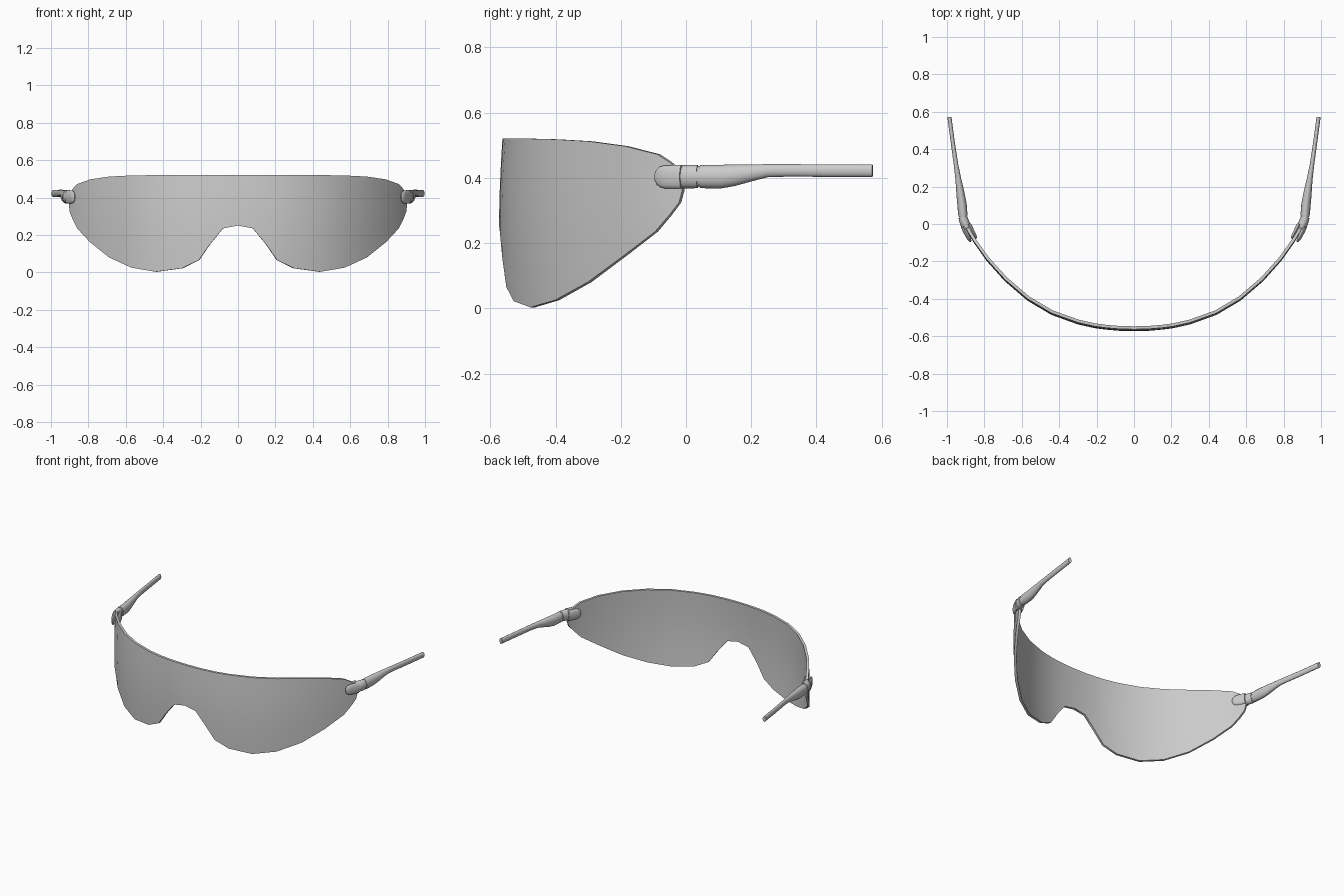
import bpy, bmesh, math
from mathutils import Vector

old = bpy.data.objects.get("Cube")
if old:
    bpy.data.objects.remove(old, do_unlink=True)


def make_material(name, rgb):
    m = bpy.data.materials.new(name)
    m.use_nodes = True
    m.diffuse_color = (*rgb, 1)
    m.node_tree.nodes["Principled BSDF"].inputs["Base Color"].default_value = (*rgb, 1)
    return m


GREY = make_material("plain grey", (0.6, 0.6, 0.6))


def finish(name, bm, angle):
    bmesh.ops.recalc_face_normals(bm, faces=bm.faces)
    mesh = bpy.data.meshes.new(name)
    bm.to_mesh(mesh)
    bm.free()
    mesh.materials.append(GREY)
    ob = bpy.data.objects.new(name, mesh)
    bpy.context.collection.objects.link(ob)
    bpy.ops.object.select_all(action='DESELECT')
    ob.select_set(True)
    bpy.context.view_layer.objects.active = ob
    bpy.ops.object.shade_smooth_by_angle(angle=math.radians(angle))
    return ob


# Wraparound lens: columns of x, y, bottom z, top z, from the nose outwards
COLUMNS = [
    (0, -.563, .25, .52), (.08, -.561, .235, .52), (.15, -.555, .15, .52),
    (.21, -.547, .065, .52), (.3, -.527, .022, .52), (.44, -.477, .003, .52),
    (.57, -.4, .025, .518), (.69, -.297, .08, .512), (.79, -.185, .16, .497),
    (.86, -.085, .235, .472), (.885, -.042, .285, .445), (.9, -.012, .325, .415),
    (.904, -.004, .36, .39),
]
ROWS = 5
THICK = .016


def lens():
    bm = bmesh.new()
    full = [(-x, y, b, t) for x, y, b, t in reversed(COLUMNS[1:])] + COLUMNS
    grids = []
    for depth in (0, THICK):
        grid = []
        for i, (x, y, b, t) in enumerate(full):
            p, q = full[max(i - 1, 0)], full[min(i + 1, len(full) - 1)]
            inward = Vector((p[1] - q[1], q[0] - p[0])).normalized() * depth
            col = []
            for r in range(ROWS + 1):
                z = b + (t - b) * r / ROWS
                bulge = .01 * math.sin(math.pi * min(1, (.52 - z) / .52))
                col.append(bm.verts.new((x + inward.x, y + inward.y - bulge, z)))
            grid.append(col)
        for a, c in zip(grid, grid[1:]):
            for r in range(ROWS):
                bm.faces.new((a[r], c[r], c[r + 1], a[r + 1]))
        grids.append(grid)
    # Rim joining the outer and inner skins
    loops = []
    for g in grids:
        loops.append([c[0] for c in g] + g[-1][1:-1]
                     + [c[-1] for c in reversed(g)] + g[0][-2:0:-1])
    outer, inner = loops
    for i in range(len(outer)):
        j = (i + 1) % len(outer)
        bm.faces.new((outer[i], outer[j], inner[j], inner[i]))
    finish("lens", bm, 40)


def loft(name, side, sections, shift=0, sides=16):
    """Oval tube through (x, y, z, half width, half height), moved sideways by shift."""
    bm = bmesh.new()
    rings = []
    for i, (x, y, z, w, h) in enumerate(sections):
        p, q = sections[max(i - 1, 0)], sections[min(i + 1, len(sections) - 1)]
        out = Vector((q[1] - p[1], p[0] - q[0])).normalized()
        ring = []
        for k in range(sides):
            a = math.tau * k / sides
            s = shift + w * math.cos(a)
            ring.append(bm.verts.new((side * (x + out.x * s), y + out.y * s,
                                      z + h * math.sin(a))))
        rings.append(ring)
    for a, b in zip(rings, rings[1:]):
        for k in range(sides):
            n = (k + 1) % sides
            bm.faces.new((a[k], a[n], b[n], b[k]))
    bm.faces.new(rings[0])
    bm.faces.new(rings[-1])
    finish(name, bm, 45)


PRONG = [(.859, -.087, .403, .003, .012), (.862, -.082, .403, .007, .023),
         (.867, -.073, .403, .010, .031), (.874, -.06, .403, .011, .035),
         (.889, -.03, .403, .012, .036), (.899, -.008, .403, .012, .036)]
BODY = [(.892, -.022, .403, .022, .035), (.903, .0, .404, .026, .036),
        (.912, .025, .404, .025, .036), (.914, .036, .404, .024, .035)]
COLLAR = [(.914, .034, .404, .02, .031), (.915, .046, .404, .02, .031)]
ARM = [(.914, .043, .404, .024, .035), (.916, .06, .404, .025, .036),
       (.92, .11, .404, .025, .036), (.926, .15, .408, .023, .033),
       (.933, .2, .415, .019, .026), (.941, .25, .422, .015, .02),
       (.952, .32, .423, .012, .019), (.968, .43, .422, .011, .019),
       (.987, .572, .422, .011, .019)]

lens()
for side, label in ((1, "left"), (-1, "right")):
    loft(label + "_outer_clip", side, PRONG, .016)
    loft(label + "_inner_clip", side, PRONG, -.018)
    loft(label + "_hinge_body", side, BODY)
    loft(label + "_hinge_collar", side, COLLAR)
    loft(label + "_temple_arm", side, ARM)
